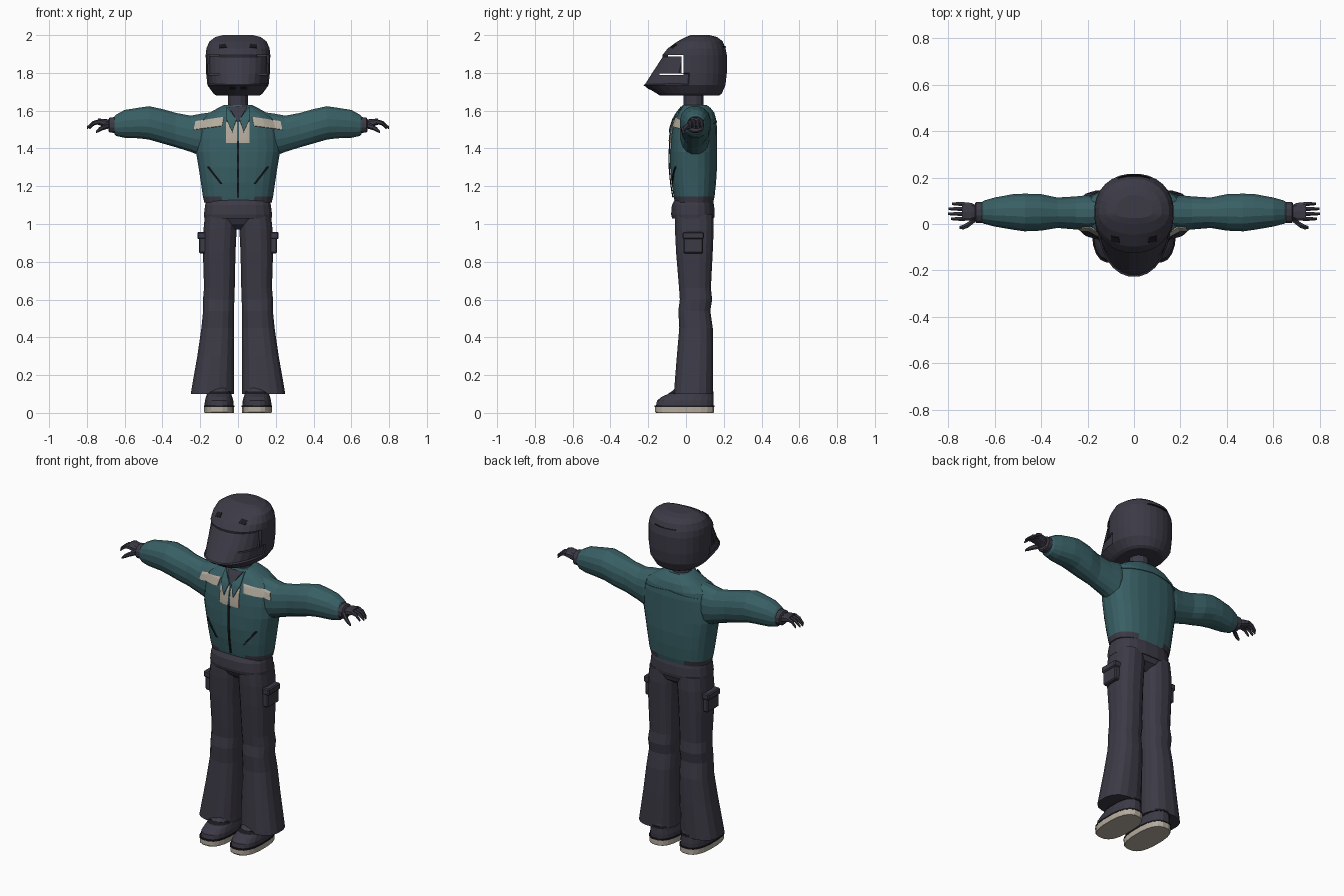
import bpy, bmesh, math
from mathutils import Vector
from mathutils.bvhtree import BVHTree


def material(name, rgb):
    m = bpy.data.materials.new(name)
    m.diffuse_color = (*rgb, 1)
    return m


SLATE = material("dark slate", (0.045, 0.042, 0.060))
TEAL = material("teal cloth", (0.040, 0.116, 0.130))
BEIGE = material("beige", (0.46, 0.41, 0.34))
BLACK = material("near black", (0.010, 0.010, 0.013))


def finish(name, bm, *mats):
    bmesh.ops.recalc_face_normals(bm, faces=bm.faces)
    me = bpy.data.meshes.new(name)
    bm.to_mesh(me)
    bm.free()
    for m in mats:
        me.materials.append(m)
    ob = bpy.data.objects.new(name, me)
    bpy.context.collection.objects.link(ob)
    return ob


def loft_bm(rings, n=16, axis="z", p=2.3, side=1, split=None):
    """Rings are (position, u0, u1, v0, v1); u,v = x,y along z or y,z along x."""
    bm = bmesh.new()
    loops = []
    for t, u0, u1, v0, v1 in rings:
        uc, ur = (u0 + u1) / 2, (u1 - u0) / 2
        vc = (v0 + v1) / 2 if split is None else split
        loop = []
        for i in range(n):
            a = 2 * math.pi * (i + 0.5) / n
            c, s = math.cos(a), math.sin(a)
            u = uc + ur * math.copysign(abs(c) ** (2 / p), c)
            v = vc + (v1 - vc if s > 0 else vc - v0) * math.copysign(abs(s) ** (2 / p), s)
            co = (u * side, v, t) if axis == "z" else (t * side, u, v)
            loop.append(bm.verts.new(co))
        loops.append(loop)
    for a, b in zip(loops, loops[1:]):
        for i in range(n):
            j = (i + 1) % n
            bm.faces.new((a[i], a[j], b[j], b[i]))
    bm.faces.new(loops[0])
    bm.faces.new(loops[-1])
    return bm


def loft(name, rings, mat, **kw):
    return finish(name, loft_bm(rings, **kw), mat)


def pair(name, rings, mat, **kw):
    return [loft(f"{tag}_{name}", rings, mat, side=s, **kw)
            for tag, s in (("left", 1), ("right", -1))]


def tree_of(*obs):
    verts, polys = [], []
    for ob in obs:
        k = len(verts)
        verts += [v.co.copy() for v in ob.data.vertices]
        polys += [[i + k for i in f.vertices] for f in ob.data.polygons]
    return BVHTree.FromPolygons(verts, polys)


def plate(name, quad, mat, tree, lift=0.006, n=8, back=False, side=1):
    """Thin quad given in x,z, laid onto the front or back surface."""
    bm = bmesh.new()
    q = [Vector((x * side, z)) for x, z in quad]
    d = -1 if back else 1
    grid = []
    for i in range(n + 1):
        row = []
        for j in range(n + 1):
            s, t = i / n, j / n
            c = q[0].lerp(q[1], s).lerp(q[3].lerp(q[2], s), t)
            hit = tree.ray_cast(Vector((c.x, -2 * d, c.y)), Vector((0, d, 0)))[0]
            y = hit.y if hit else 0.0
            row.append(bm.verts.new((c.x, y - lift * d, c.y)))
        grid.append(row)
    for i in range(n):
        for j in range(n):
            bm.faces.new((grid[i][j], grid[i + 1][j], grid[i + 1][j + 1], grid[i][j + 1]))
    ob = finish(name, bm, mat)
    # face outwards, then thicken inwards
    if ob.data.polygons[0].normal.y * d > 0:
        ob.data.flip_normals()
    mod = ob.modifiers.new("thickness", "SOLIDIFY")
    mod.thickness = 0.006
    return ob


def box(name, lo, hi, mat, bevel=0.0):
    bm = bmesh.new()
    bmesh.ops.create_cube(bm, size=1)
    for v in bm.verts:
        v.co = [lo[i] + (v.co[i] + 0.5) * (hi[i] - lo[i]) for i in range(3)]
    if bevel:
        bmesh.ops.bevel(bm, geom=bm.edges[:], offset=bevel, segments=1, affect="EDGES")
    return finish(name, bm, mat)


# Jacket body with dark hem sides
bm = loft_bm([(1.115, -.18, .18, -.06, .145), (1.145, -.187, .187, -.066, .152),
              (1.22, -.198, .198, -.078, .16), (1.30, -.21, .21, -.085, .165),
              (1.38, -.224, .224, -.085, .165), (1.45, -.222, .222, -.082, .165),
              (1.51, -.216, .216, -.075, .165), (1.555, -.20, .20, -.06, .16),
              (1.59, -.15, .15, -.04, .15), (1.615, -.105, .105, -.025, .13),
              (1.63, -.075, .075, -.018, .11)], n=24, p=2.5)
for f in bm.faces:
    c = f.calc_center_median()
    f.material_index = int(c.z < 1.14 and abs(c.x) > 0.09)
jacket = finish("jacket", bm, TEAL, SLATE)

# Sleeves, cuffs and gloves
sleeves = pair("sleeve", [
    (.13, -.02, .12, 1.40, 1.595), (.20, -.03, .125, 1.36, 1.585), (.25, -.025, .12, 1.38, 1.575),
    (.33, -.018, .115, 1.405, 1.59), (.40, -.03, .13, 1.425, 1.61), (.47, -.033, .132, 1.445, 1.625),
    (.52, -.026, .13, 1.452, 1.618), (.60, -.012, .115, 1.455, 1.605), (.645, 0, .102, 1.465, 1.58),
    (.655, .005, .095, 1.475, 1.57)], TEAL, axis="x", p=2.2)
pair("cuff", [(.64, .004, .096, 1.48, 1.568), (.68, .004, .096, 1.483, 1.565),
              (.685, .012, .088, 1.49, 1.557)], SLATE, axis="x", n=12)
pair("palm", [(.675, .022, .08, 1.50, 1.55), (.70, .014, .092, 1.512, 1.556),
              (.74, .012, .096, 1.525, 1.558)], SLATE, axis="x", n=10, p=3)
for k, length in enumerate((.050, .062, .060, .045)):
    y = 0.022 + 0.0215 * k
    pair(f"finger_{k + 1}", [
        (.73, y - .010, y + .010, 1.53, 1.556), (.738 + length * .5, y - .009, y + .009, 1.523, 1.545),
        (.738 + length, y - .006, y + .006, 1.502, 1.516)], SLATE, axis="x", n=6, p=2)
pair("thumb", [(.685, .005, .035, 1.505, 1.54), (.715, -.018, .01, 1.497, 1.525),
               (.735, -.025, -.002, 1.488, 1.512), (.752, -.022, -.008, 1.48, 1.494)],
     SLATE, axis="x", n=6, p=2)

# Jacket front: patches, collar, zip and pocket slits
chest = tree_of(jacket, *sleeves)
plate("centre_patch", [(-.064, 1.43), (.062, 1.43), (.062, 1.54), (-.064, 1.54)], BEIGE, chest)
plate("shirt_gap", [(-.006, 1.55), (.006, 1.55), (.05, 1.622), (-.05, 1.622)], SLATE, chest, 0.008)
plate("zip", [(-.005, 1.14), (.005, 1.14), (.005, 1.44), (-.005, 1.44)], BLACK, chest, 0.008)
plate("zip_top", [(-.004, 1.44), (.004, 1.44), (.004, 1.55), (-.004, 1.55)], TEAL, chest, 0.010)
for tag, s in (("left", 1), ("right", -1)):
    plate(tag + "_chest_patch", [(.085, 1.52), (.235, 1.5), (.225, 1.545), (.075, 1.568)],
          BEIGE, chest, side=s)
    plate(tag + "_collar", [(.008, 1.555), (.03, 1.485), (.064, 1.56), (.062, 1.625)],
          TEAL, chest, 0.014, side=s)
    plate(tag + "_pocket_slit", [(.085, 1.212), (.095, 1.212), (.168, 1.305), (.158, 1.305)],
          BLACK, chest, side=s)
    plate(tag + "_yoke_seam", [(.0, 1.545), (.19, 1.525), (.19, 1.529), (.0, 1.549)],
          TEAL, chest, 0.004, back=True, side=s)

# Trousers: waistband, hips, flared legs and thigh pockets
loft("waistband", [(1.03, -.18, .18, -.075, .15), (1.05, -.182, .182, -.08, .153),
                   (1.10, -.176, .176, -.076, .15), (1.135, -.168, .168, -.058, .14)],
     SLATE, n=20, p=2.5)
loft("hips", [(.97, -.06, .06, -.01, .09), (1.0, -.14, .14, -.045, .135),
              (1.04, -.178, .178, -.065, .148)], SLATE, n=20, p=2.5)
pair("trouser_leg", [
    (.10, .02, .252, -.066, .145), (.125, .02, .248, -.064, .145), (.30, .02, .217, -.05, .145),
    (.45, .02, .195, -.037, .143), (.54, .02, .186, -.042, .13), (.60, .018, .187, -.034, .14),
    (.66, .016, .181, -.038, .133), (.85, .012, .187, -.054, .143), (.97, .006, .184, -.06, .148),
    (1.05, .002, .176, -.06, .145)], SLATE, n=16, p=2.5)
for tag, s in (("left", 1), ("right", -1)):
    for part, x0, x1, y0, y1, z0, z1 in (("pocket", .17, .207, -.014, .09, .845, .95),
                                         ("pocket_flap", .17, .215, -.018, .095, .92, .958)):
        a, b = sorted((x0 * s, x1 * s))
        box(f"{tag}_{part}", (a, y0, z0), (b, y1, z1), SLATE, 0.006)

# Shoes
pair("sole", [(0, .022, .178, -.16, .147), (.006, .02, .18, -.165, .15),
              (.032, .02, .18, -.165, .15)], BEIGE, n=20, p=2.6)
pair("welt", [(.032, .018, .182, -.167, .152), (.04, .018, .182, -.167, .152)],
     BLACK, n=20, p=2.6)
pair("shoe", [(.04, .022, .178, -.16, .147), (.065, .024, .176, -.155, .148),
              (.085, .03, .17, -.13, .147), (.105, .036, .164, -.085, .145),
              (.135, .042, .158, -.055, .138), (.20, .05, .15, -.035, .125)],
     SLATE, n=20, p=2.5)
pair("shoe_strap", [(.10, .03, .172, -.098, .148), (.113, .033, .17, -.078, .146)],
     BLACK, n=20, p=2.5)

# Neck
loft("neck", [(1.58, -.06, .06, -.015, .1), (1.64, -.054, .054, -.014, .095),
              (1.72, -.054, .054, -.014, .095)], SLATE, n=12, p=2)

# Helmet with recessed visor
bm = loft_bm([(1.68, -.115, .115, -.14, .175), (1.69, -.13, .13, -.155, .19),
              (1.735, -.163, .163, -.228, .21), (1.80, -.17, .17, -.187, .217),
              (1.895, -.172, .172, -.125, .217), (1.93, -.168, .168, -.097, .21),
              (1.967, -.152, .152, -.045, .195), (1.99, -.12, .12, 0, .165),
              (2.0, -.08, .08, .025, .125)], n=28, p=2.15, split=0.05)
visor = []
for f in bm.faces:
    c = f.calc_center_median()
    if 1.74 < c.z < 1.89 and c.y < -.01 and len(f.verts) == 4:
        visor.append(f)
bmesh.ops.recalc_face_normals(bm, faces=bm.faces)
bmesh.ops.inset_region(bm, faces=visor, thickness=0.008, depth=-0.006)
helmet = finish("helmet", bm, SLATE)

# Helmet vents
shell = tree_of(helmet)
for tag, s in (("left", 1), ("right", -1)):
    plate(tag + "_brow_vent", [(.06, 1.938), (.10, 1.932), (.10, 1.95), (.066, 1.955)],
          BLACK, shell, 0.005, side=s)
    plate(tag + "_chin_vent", [(.012, 1.712), (.05, 1.712), (.045, 1.722), (.012, 1.722)],
          BLACK, shell, 0.005, side=s)
plate("back_vent", [(-.07, 1.935), (.07, 1.935), (.07, 1.942), (-.07, 1.942)],
      BLACK, shell, 0.005, back=True)

# Open gap around the visor hinge
for k, (y0, y1, z0, z1) in enumerate(((-.095, -.012, 1.888, 1.895), (-.024, -.012, 1.80, 1.895),
                                      (-.14, -.012, 1.789, 1.796))):
    cutter = box(f"gap_cutter_{k + 1}", (-.3, y0, z0), (.3, y1, z1), SLATE)
    cutter.hide_render = True
    cutter.hide_set(True)
    mod = helmet.modifiers.new("gap", "BOOLEAN")
    mod.operation = "DIFFERENCE"
    mod.object = cutter
